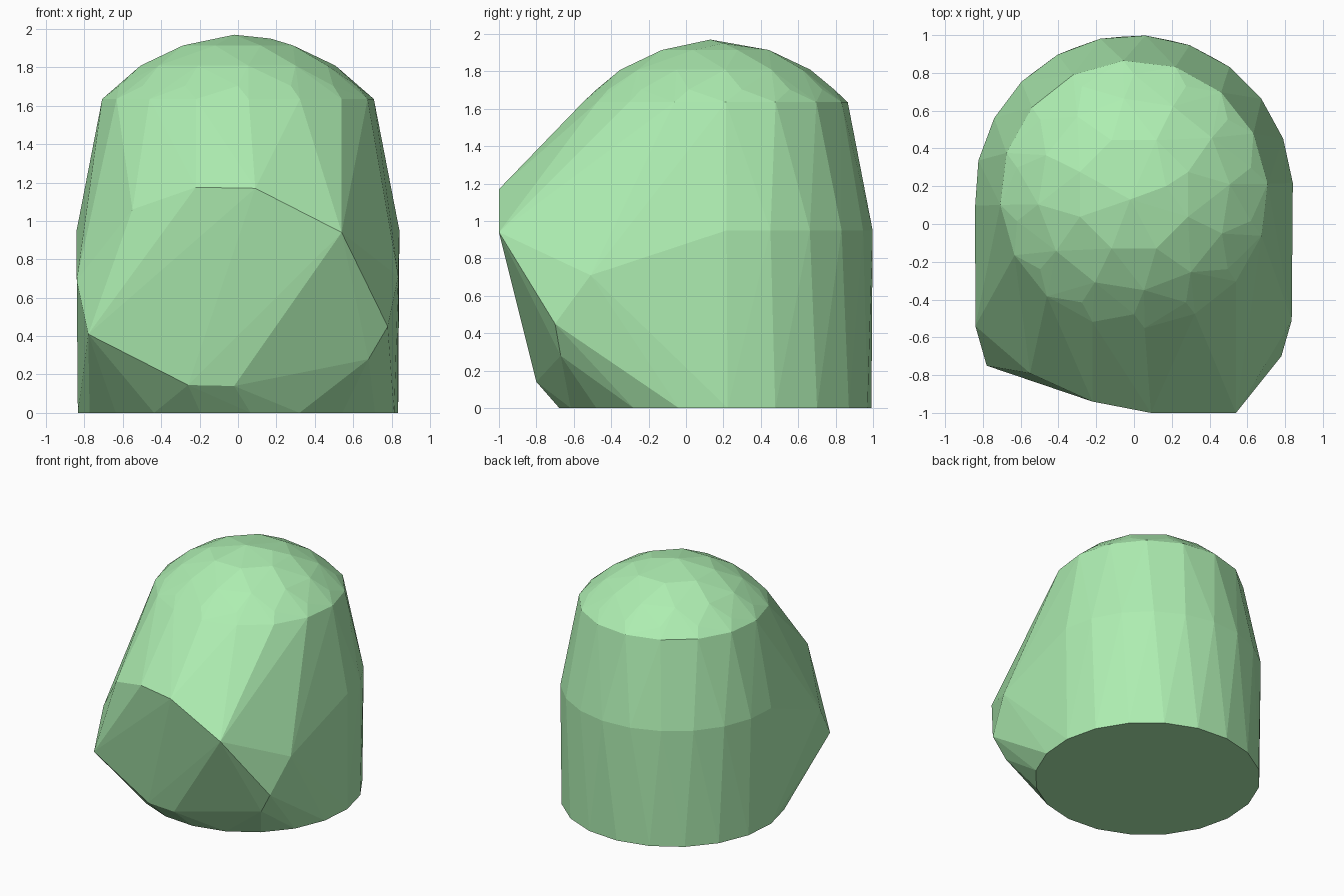
import bpy, bmesh
from math import cos, sin, pi, sqrt, radians

if "Cube" in bpy.data.objects:
    bpy.data.objects.remove(bpy.data.objects["Cube"])

CY = 0.157          # axis of the round body
DOME_R, DOME_Z = 0.89, 1.08


def ring(r, z, n, phase=0.0):
    """Points of one horizontal cross-section."""
    return [(r * cos(2 * pi * (i + phase) / n),
             CY + r * sin(2 * pi * (i + phase) / n), z) for i in range(n)]


def dome_ring(r, n, phase):
    """Ring lying on the spherical cap."""
    return ring(r, DOME_Z + sqrt(DOME_R ** 2 - r ** 2), n, phase)


# Round body: base and shoulder rings
points = ring(0.837, 0.0, 20, 0.25) + ring(0.843, 0.95, 22, 0.25)

# Domed crown
points += ring(0.71, 1.635, 16, 0.2)
points += dome_ring(0.635, 14, 0.5)
points += dome_ring(0.51, 12, 0.2)
points += dome_ring(0.31, 8, 0.5)
points += [(-0.02, 0.13, 1.97), (0.17, 0.2, 1.95)]

# Slanted facet jutting out at the front
points += [(0.09, -1.0, 1.17), (0.54, -1.0, 0.94), (0.78, -0.70, 0.45),
           (0.68, -0.67, 0.28), (-0.02, -0.80, 0.14), (-0.26, -0.79, 0.145),
           (-0.78, -0.75, 0.41), (-0.55, -0.79, 1.06), (-0.22, -0.94, 1.175)]

# Cheeks joining the facet to the body
points += [(0.835, -0.51, 0.71), (-0.84, -0.54, 0.69)]

# Wrap everything in one faceted skin
bm = bmesh.new()
for p in points:
    bm.verts.new(p)
bmesh.ops.convex_hull(bm, input=bm.verts[:])
bmesh.ops.delete(bm, geom=[v for v in bm.verts if not v.link_faces], context='VERTS')
bmesh.ops.dissolve_limit(bm, angle_limit=radians(0.5), verts=bm.verts[:], edges=bm.edges[:])
bmesh.ops.recalc_face_normals(bm, faces=bm.faces[:])

mesh = bpy.data.meshes.new("faceted_body")
bm.to_mesh(mesh)
bm.free()
body = bpy.data.objects.new("faceted_body", mesh)
bpy.context.collection.objects.link(body)

green = bpy.data.materials.new("green")
green.diffuse_color = (0.42, 0.85, 0.44, 1.0)
green.use_nodes = True
green.node_tree.nodes["Principled BSDF"].inputs["Base Color"].default_value = green.diffuse_color
mesh.materials.append(green)
